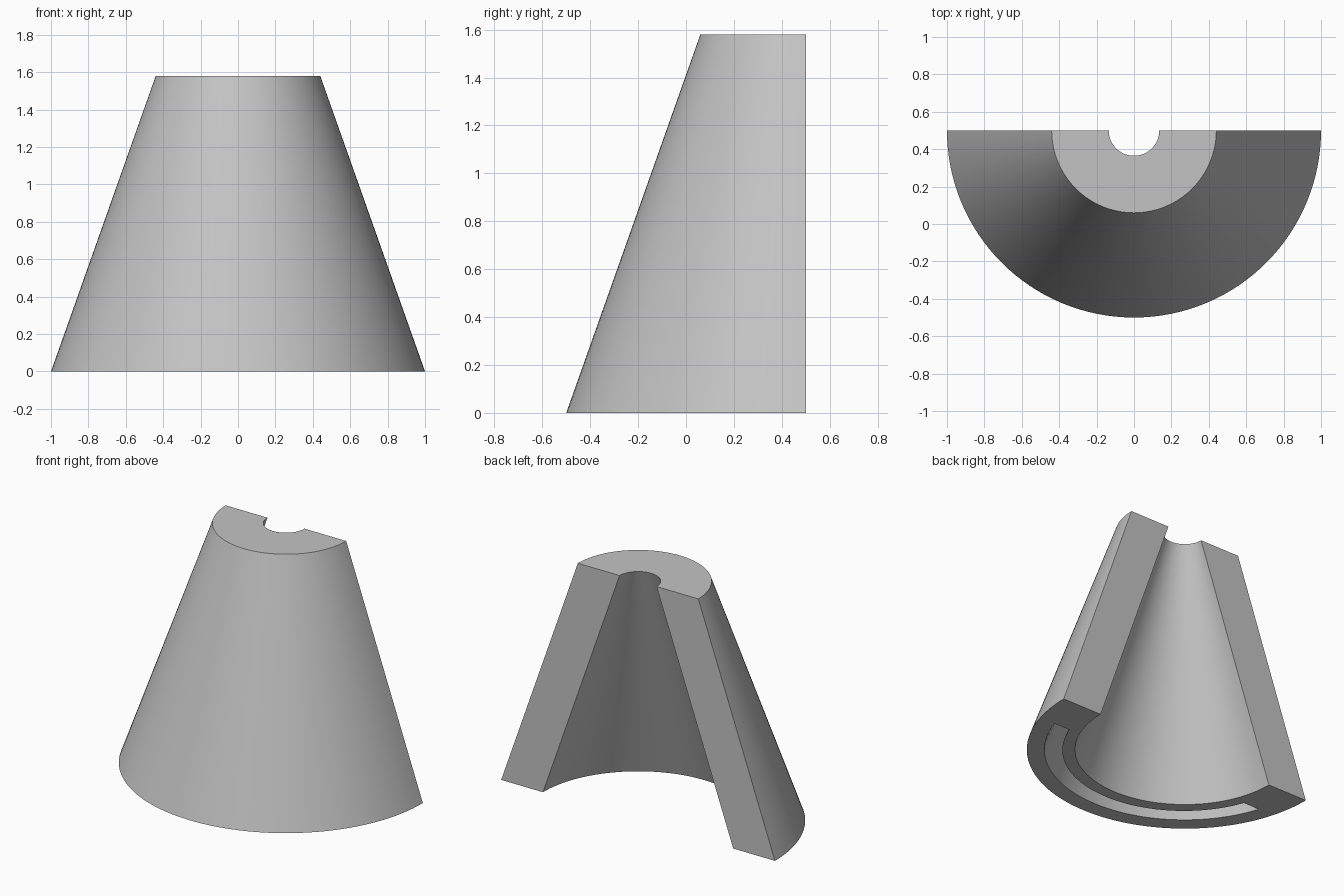
import bpy
import bmesh
from math import asin, pi, cos, sin

HEIGHT = 1.58
SLOPE = 0.56 / HEIGHT      # radius lost per unit of height
AXIS_Y = 0.5               # the cone axis lies in the flat cut face
STEPS = 64

cube = bpy.data.objects.get("Cube")
if cube:
    bpy.data.objects.remove(cube, do_unlink=True)

grey = bpy.data.materials.new("light_grey")
grey.use_nodes = True
colour = (0.55, 0.55, 0.55, 1)
grey.diffuse_color = colour
grey.node_tree.nodes["Principled BSDF"].inputs["Base Color"].default_value = colour


def half_cone_shell(name, outer, inner, z_low, z_high, inset):
    """Half of a tapered tube; its ends stay flat, inset from the axis plane."""
    bm = bmesh.new()

    def arc(radius, z):
        r = radius - SLOPE * z
        start = asin(inset / r)
        sweep = pi - 2 * start
        angles = [start + sweep * i / STEPS for i in range(STEPS + 1)]
        return [bm.verts.new((r * cos(a), AXIS_Y - r * sin(a), z)) for a in angles]

    # Corners of the wall section in order around the loop
    arcs = [arc(outer, z_low), arc(outer, z_high), arc(inner, z_high), arc(inner, z_low)]
    for k in range(4):
        a, b = arcs[k], arcs[(k + 1) % 4]
        for i in range(STEPS):
            bm.faces.new((a[i], a[i + 1], b[i + 1], b[i]))
    for i in (0, STEPS):
        bm.faces.new([a[i] for a in arcs])
    bmesh.ops.recalc_face_normals(bm, faces=bm.faces)

    mesh = bpy.data.meshes.new(name)
    bm.to_mesh(mesh)
    bm.free()
    mesh.materials.append(grey)
    obj = bpy.data.objects.new(name, mesh)
    bpy.context.collection.objects.link(obj)
    return obj


# Thick half cone wall, and the curved pocket opening in its underside
shell = half_cone_shell("half_cone_shell", 1.0, 0.695, 0, HEIGHT, 0)
pocket = half_cone_shell("pocket_cutter", 0.89, 0.778, -0.1, 1.3, 0.277)
pocket.hide_render = True

cut = shell.modifiers.new("pocket", "BOOLEAN")
cut.operation = "DIFFERENCE"
cut.solver = "EXACT"
cut.object = pocket

bpy.ops.object.select_all(action="DESELECT")
shell.select_set(True)
bpy.context.view_layer.objects.active = shell
bpy.ops.object.modifier_apply(modifier=cut.name)
bpy.data.objects.remove(pocket, do_unlink=True)
bpy.ops.object.shade_smooth_by_angle(angle=pi / 6)
